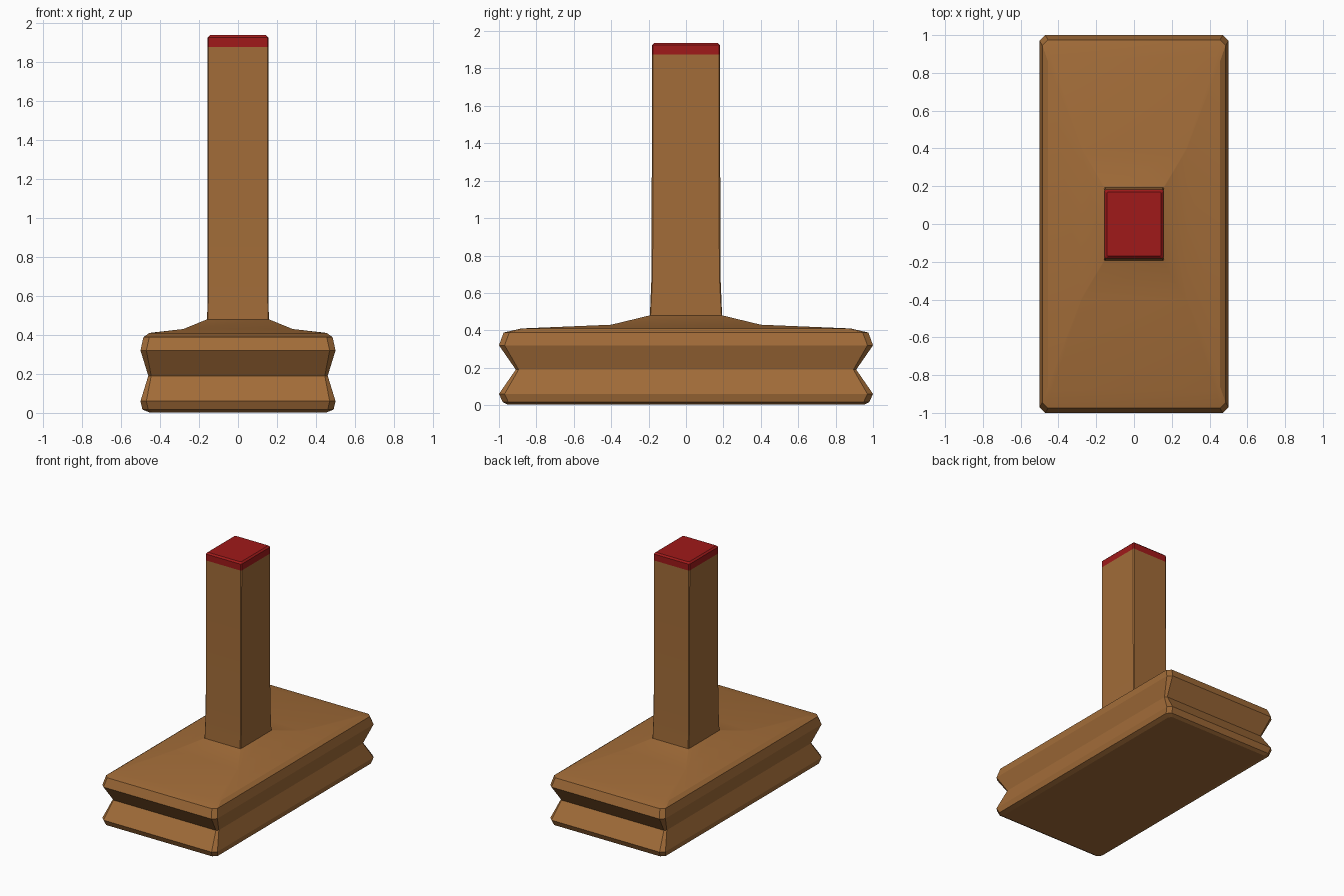
import bpy
import bmesh
import math

if "Cube" in bpy.data.objects:
    bpy.data.objects.remove(bpy.data.objects["Cube"])


def material(name, color):
    m = bpy.data.materials.new(name)
    m.diffuse_color = color
    m.use_nodes = True
    m.node_tree.nodes["Principled BSDF"].inputs["Base Color"].default_value = m.diffuse_color
    return m


def loft(name, rings, mat, cap_bottom=True, cap_top=True):
    """Stack chamfered rectangles given as (half x, half y, z, corner cut)."""
    bm = bmesh.new()
    loops = []
    for x, y, z, c in rings:
        pts = [(x, -y + c), (x, y - c), (x - c, y), (-x + c, y),
               (-x, y - c), (-x, -y + c), (-x + c, -y), (x - c, -y)]
        loops.append([bm.verts.new((px, py, z)) for px, py in pts])
    for a, b in zip(loops, loops[1:]):
        for i in range(8):
            j = (i + 1) % 8
            bm.faces.new((a[i], a[j], b[j], b[i]))
    if cap_bottom:
        bm.faces.new(loops[0][::-1])
    if cap_top:
        bm.faces.new(loops[-1])
    me = bpy.data.meshes.new(name)
    bm.to_mesh(me)
    bm.free()
    me.materials.append(mat)
    ob = bpy.data.objects.new(name, me)
    bpy.context.collection.objects.link(ob)
    bpy.ops.object.select_all(action='DESELECT')
    ob.select_set(True)
    bpy.context.view_layer.objects.active = ob
    bpy.ops.object.shade_smooth_by_angle(angle=math.radians(20))
    return ob


wood = material("wood", (0.36, 0.15, 0.04, 1))
red = material("red", (0.35, 0.01, 0.01, 1))

# Grooved base with a raised shoulder around the post
loft("base", [
    (0.455, 0.955, 0.003, 0.02),
    (0.49, 0.98, 0.017, 0.03),
    (0.50, 1.00, 0.06, 0.03),
    (0.46, 0.91, 0.19, 0.015),
    (0.50, 1.00, 0.32, 0.03),
    (0.485, 0.975, 0.388, 0.03),
    (0.455, 0.88, 0.41, 0.02),
    (0.28, 0.40, 0.43, 0.004),
    (0.158, 0.193, 0.48, 0.004),
], wood, cap_top=False)

# Square post, flared slightly at the foot
loft("post", [
    (0.158, 0.193, 0.48, 0.004),
    (0.156, 0.184, 0.70, 0.006),
    (0.156, 0.182, 1.875, 0.006),
], wood, cap_bottom=False, cap_top=False)

# Red cap with a bevelled rim
loft("cap", [
    (0.156, 0.182, 1.875, 0.006),
    (0.156, 0.182, 1.925, 0.006),
    (0.144, 0.170, 1.937, 0.006),
], red, cap_bottom=False)
